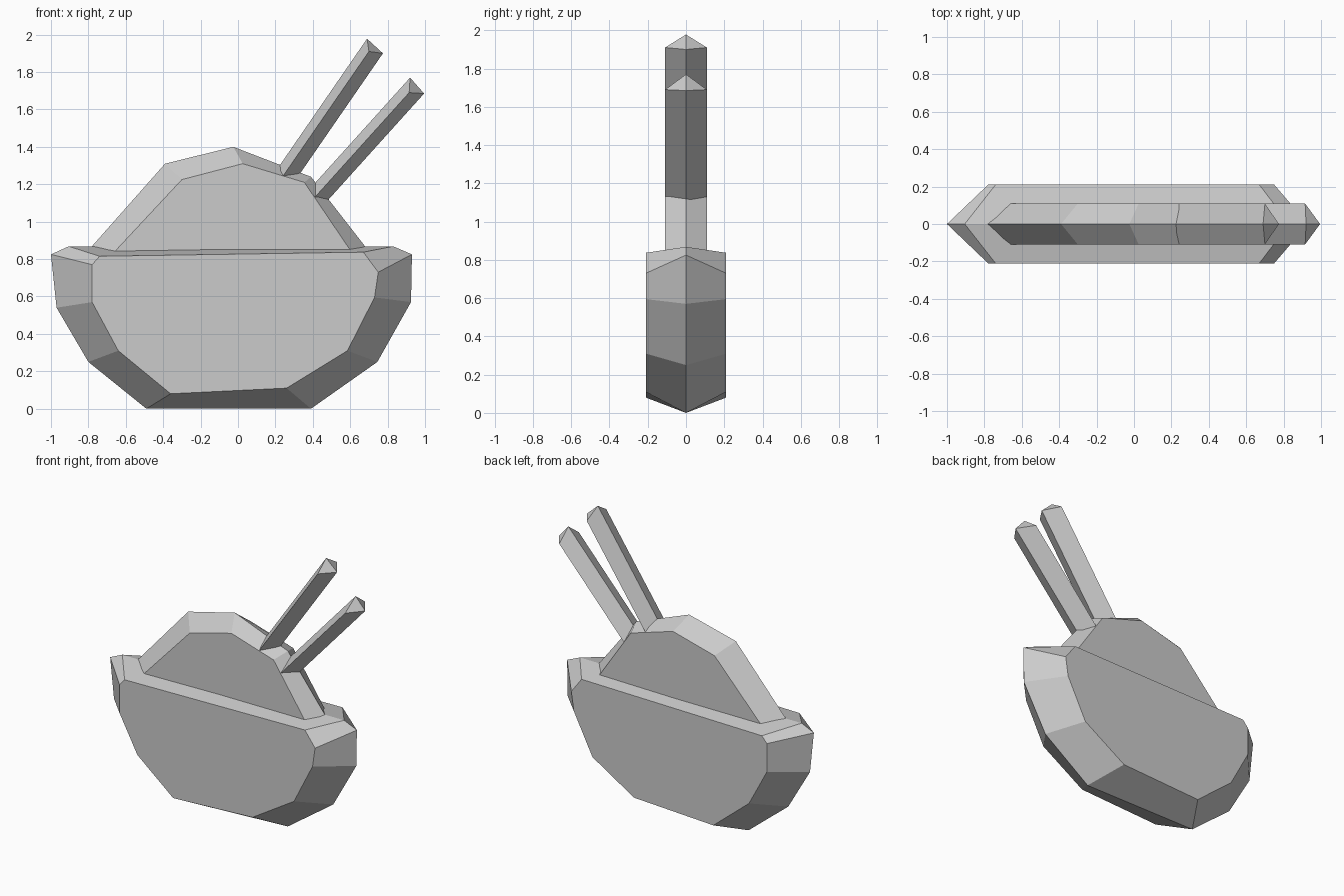
import bpy
import bmesh

if "Cube" in bpy.data.objects:
    bpy.data.objects.remove(bpy.data.objects["Cube"])


def finish(name, bm):
    bmesh.ops.recalc_face_normals(bm, faces=bm.faces[:])
    mesh = bpy.data.meshes.new(name)
    bm.to_mesh(mesh)
    bm.free()
    bpy.context.collection.objects.link(bpy.data.objects.new(name, mesh))


def bevelled_slab(name, rim, face, half):
    """Flat slab: rim outline at y = 0, smaller face outline at y = +-half."""
    bm = bmesh.new()
    rings = [[bm.verts.new((x, y, z)) for x, z in outline]
             for y, outline in ((-half, face), (0, rim), (half, face))]
    n = len(rim)
    for a, b in zip(rings, rings[1:]):
        for i in range(n):
            j = (i + 1) % n
            bm.faces.new((a[i], a[j], b[j], b[i]))
    bm.faces.new(rings[0])
    bm.faces.new(rings[-1])
    finish(name, bm)


def diamond_stick(name, upper, lower, side, shift, half):
    """Diamond-section bar; tip points given in (x, z), base offset by shift."""
    tip = [(upper[0], 0, upper[1]), (side[0], -half, side[1]),
           (lower[0], 0, lower[1]), (side[0], half, side[1])]
    bm = bmesh.new()
    top = [bm.verts.new(p) for p in tip]
    base = [bm.verts.new((x + shift[0], y, z + shift[1])) for x, y, z in tip]
    for i in range(4):
        j = (i + 1) % 4
        bm.faces.new((top[i], top[j], base[j], base[i]))
    for r in (top, base):
        bm.faces.new((r[0], r[1], r[2]))
        bm.faces.new((r[0], r[2], r[3]))
    finish(name, bm)


# Bowl
bevelled_slab(
    "bowl",
    [(-0.49, 0), (0.39, 0), (0.745, 0.25), (0.925, 0.57), (0.93, 0.825),
     (0.83, 0.868), (-0.905, 0.868), (-1.0, 0.825), (-0.97, 0.54), (-0.8, 0.25)],
    [(-0.36, 0.08), (0.26, 0.11), (0.585, 0.31), (0.73, 0.595), (0.75, 0.73),
     (0.67, 0.837), (-0.74, 0.815), (-0.78, 0.77), (-0.78, 0.57), (-0.64, 0.31)],
    0.21)

# Rice mound, its foot sunk into the bowl
bevelled_slab(
    "rice_mound",
    [(-0.93, 0.7), (-0.39, 1.31), (-0.025, 1.4), (0.39, 1.24), (0.81, 0.7)],
    [(-0.79, 0.7), (-0.30, 1.225), (0.025, 1.31), (0.355, 1.21), (0.70, 0.7)],
    0.11)

# Chopsticks, their lower ends sunk into the rice
diamond_stick("chopstick_upper", (0.69, 1.978), (0.775, 1.9), (0.70, 1.91),
              (-0.50, -0.725), 0.109)
diamond_stick("chopstick_lower", (0.92, 1.77), (0.995, 1.685), (0.915, 1.69),
              (-0.55, -0.61), 0.109)
